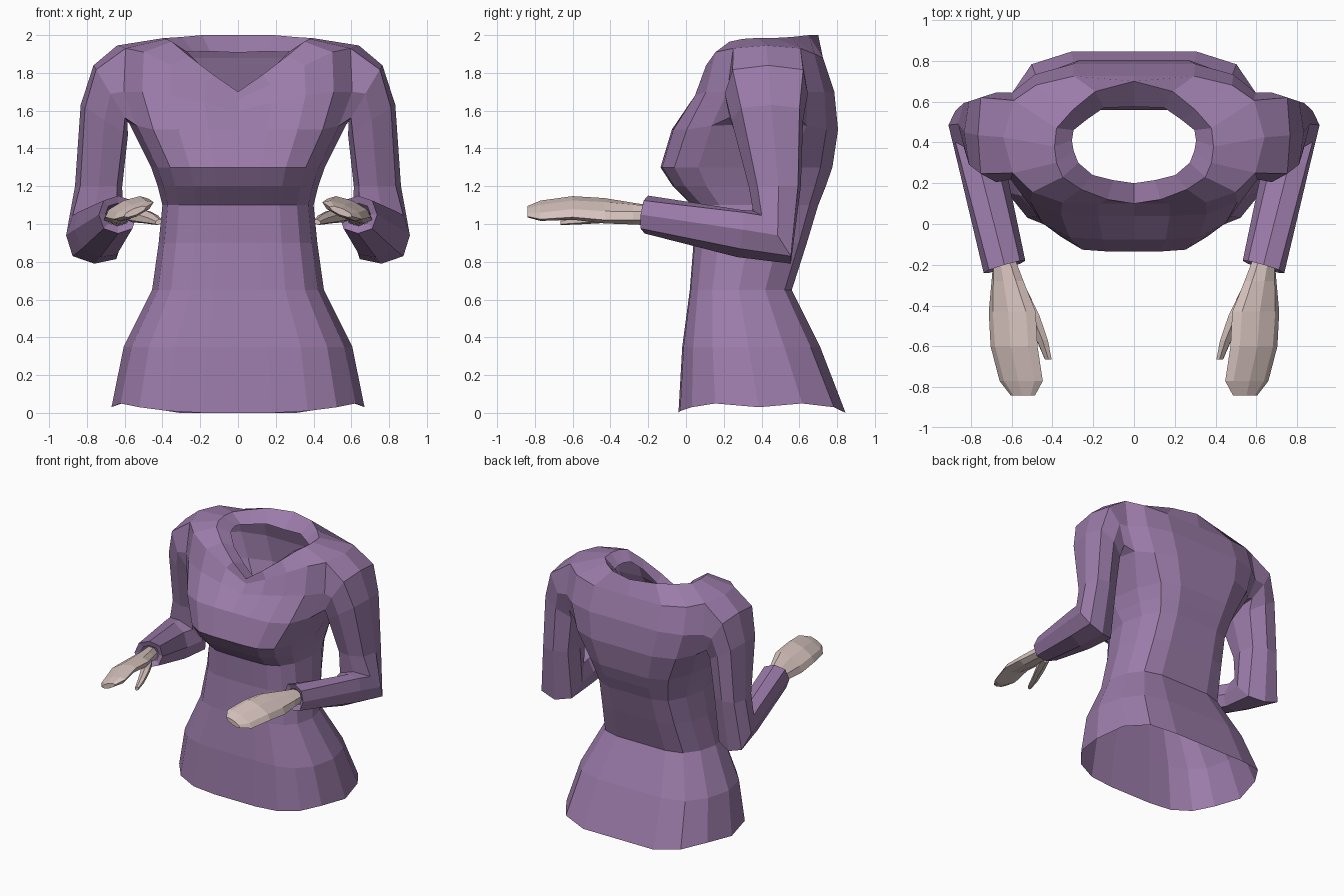
import bpy, bmesh, math
from mathutils import Vector

if "Cube" in bpy.data.objects:
    bpy.data.objects.remove(bpy.data.objects["Cube"])


def material(name, rgb):
    m = bpy.data.materials.new(name)
    m.diffuse_color = (*rgb, 1)
    m.use_nodes = True
    m.node_tree.nodes["Principled BSDF"].inputs["Base Color"].default_value = m.diffuse_color
    return m


purple = material("purple cloth", (0.33, 0.20, 0.40))
skin = material("pale skin", (0.67, 0.54, 0.51))


def finish(bm, name, mat):
    """Turn a right-hand half into a mirrored object."""
    me = bpy.data.meshes.new(name)
    bm.to_mesh(me)
    bm.free()
    me.materials.append(mat)
    ob = bpy.data.objects.new(name, me)
    bpy.context.collection.objects.link(ob)
    mod = ob.modifiers.new("Mirror", 'MIRROR')
    mod.use_clip = True
    return ob


def ring(bm, c, u, v, n=8, square=1.0):
    """Ring of n points around c with half axes u and v; square pushes out the diagonals."""
    c, u, v = Vector(c), Vector(u), Vector(v)
    out = []
    for i in range(n):
        a = 2 * math.pi * i / n
        k = square if i % 2 else 1.0
        out.append(bm.verts.new(c + (u * math.cos(a) + v * math.sin(a)) * k))
    return out


def bridge(bm, a, b):
    n = len(a)
    for i in range(n):
        j = (i + 1) % n
        bm.faces.new((a[i], b[i], b[j], a[j]))


# ---- sweater body: rows from hem to shoulders, columns from front to back
FX = [0, .27, .55, .78, .93, 1, .92, .75, .46, 0]
FT = [0, 0, .01, .08, .22, .48, .74, .93, 1, 1]
FT_TOP = [0, 0, .01, .09, .24, .52, .81, .93, 1, 1]   # fuller shoulder rows
ROWS = [  # z, half width, front y, back y
    (0, .67, -.04, .845), (.35, .605, -.02, .71), (.65, .455, .02, .56),
    (.90, .42, .04, .64), (1.1, .40, .03, .70), (1.2, .425, -.07, .74),
    (1.3, .46, -.135, .775), (1.5, .575, -.075, .805), (1.7, .65, .04, .785),
    (1.9, .64, .10, .725)]
SHIFT = {0: [0, 0, .01, .03, .05, .03, .05, .03, 0, 0],
         7: [0, 0, 0, 0, .02, .03, .02, 0, 0, 0],
         8: [-.10, -.06, -.02, 0, 0, 0, 0, 0, 0, 0],
         9: [-.24, -.16, -.06, .01, .03, .045, .03, 0, -.02, -.02]}
bm = bmesh.new()
grid = []
for r, (z, w, yf, yb) in enumerate(ROWS):
    dz = SHIFT.get(r, [0] * 10)
    grid.append([bm.verts.new((w * fx, yf + (yb - yf) * ft, z + d))
                 for fx, ft, d in zip(FX, FT_TOP if r > 6 else FT, dz)])

# V neckline and its inner lip
NX = [0, .13, .26, .35, .38, .39, .38, .30, .19, 0]
NY = [.10, .12, .17, .23, .30, .38, .47, .56, .65, .70]
NZ = [1.70, 1.79, 1.89, 1.965, 1.98, 1.985, 1.985, 1.99, 2, 2]
LY = [.20, .215, .24, .30, .36, .41, .46, .51, .57, .575]
grid.append([bm.verts.new(p) for p in zip(NX, NY, NZ)])
grid.append([bm.verts.new((x * .78, y, z - .03 - .007 * i))
             for i, (x, y, z) in enumerate(zip(NX, LY, NZ))])

for r in range(len(grid) - 1):
    for c in range(9):
        if r in (7, 8) and c in (4, 5):
            continue                      # armhole
        bm.faces.new((grid[r][c], grid[r][c + 1], grid[r + 1][c + 1], grid[r + 1][c]))

# sleeve grown from the armhole: centre, outer axis, back/underside axis, squareness
loop = [grid[9][5], grid[9][6], grid[8][6], grid[7][6],
        grid[7][5], grid[7][4], grid[8][4], grid[9][4]]
SLEEVE = [
    ((.675, .425, 1.69), (.09, .01, .15), (0, .22, 0), 1.2),
    ((.708, .43, 1.55), (.125, .02, .08), (0, .19, 0), 1.15),
    ((.738, .47, 1.20), (.125, .02, 0), (0, .138, 0), 1.1),
    ((.76, .455, .93), (.15, .03, .01), (0, .10, -.14), 1.09),
    ((.745, .28, .95), (.12, .02, .02), (-.015, -.01, -.125), 1.09),
    ((.635, -.21, 1.05), (.102, -.03, 0), (0, -.01, -.10), 1.05),
    ((.637, -.19, 1.05), (.065, -.02, 0), (0, 0, -.06), 1.05)]
for c, u, v, sq in SLEEVE:
    nxt = ring(bm, c, u, v, square=sq)
    bridge(bm, loop, nxt)
    loop = nxt
bm.verts.remove(grid[8][5])               # unused point inside the armhole
finish(bm, "sweater", purple)


# ---- hand: tilted mitten with a thumb
def tube(bm, specs, tilt, n):
    u = Vector((-math.cos(tilt), 0, math.sin(tilt)))
    v = Vector((math.sin(tilt), 0, math.cos(tilt)))
    rings = [ring(bm, (x, y, z), u * hw, v * ht, n) for x, y, z, hw, ht in specs]
    for a, b in zip(rings, rings[1:]):
        bridge(bm, a, b)
    bm.faces.new(rings[0])
    bm.faces.new(rings[-1])


bm = bmesh.new()
tube(bm, [(.635, -.18, 1.045, .06, .055), (.62, -.28, 1.055, .085, .052),
          (.597, -.43, 1.07, .125, .05), (.588, -.60, 1.085, .125, .043),
          (.553, -.77, 1.07, .115, .034), (.545, -.84, 1.065, .065, .018)],
     math.radians(23), 8)
tube(bm, [(.56, -.32, 1.045, .04, .035), (.50, -.45, 1.04, .045, .032),
          (.45, -.57, 1.025, .034, .025), (.42, -.665, 1.01, .02, .014)],
     math.radians(35), 6)
bmesh.ops.recalc_face_normals(bm, faces=bm.faces)
finish(bm, "hands", skin)
